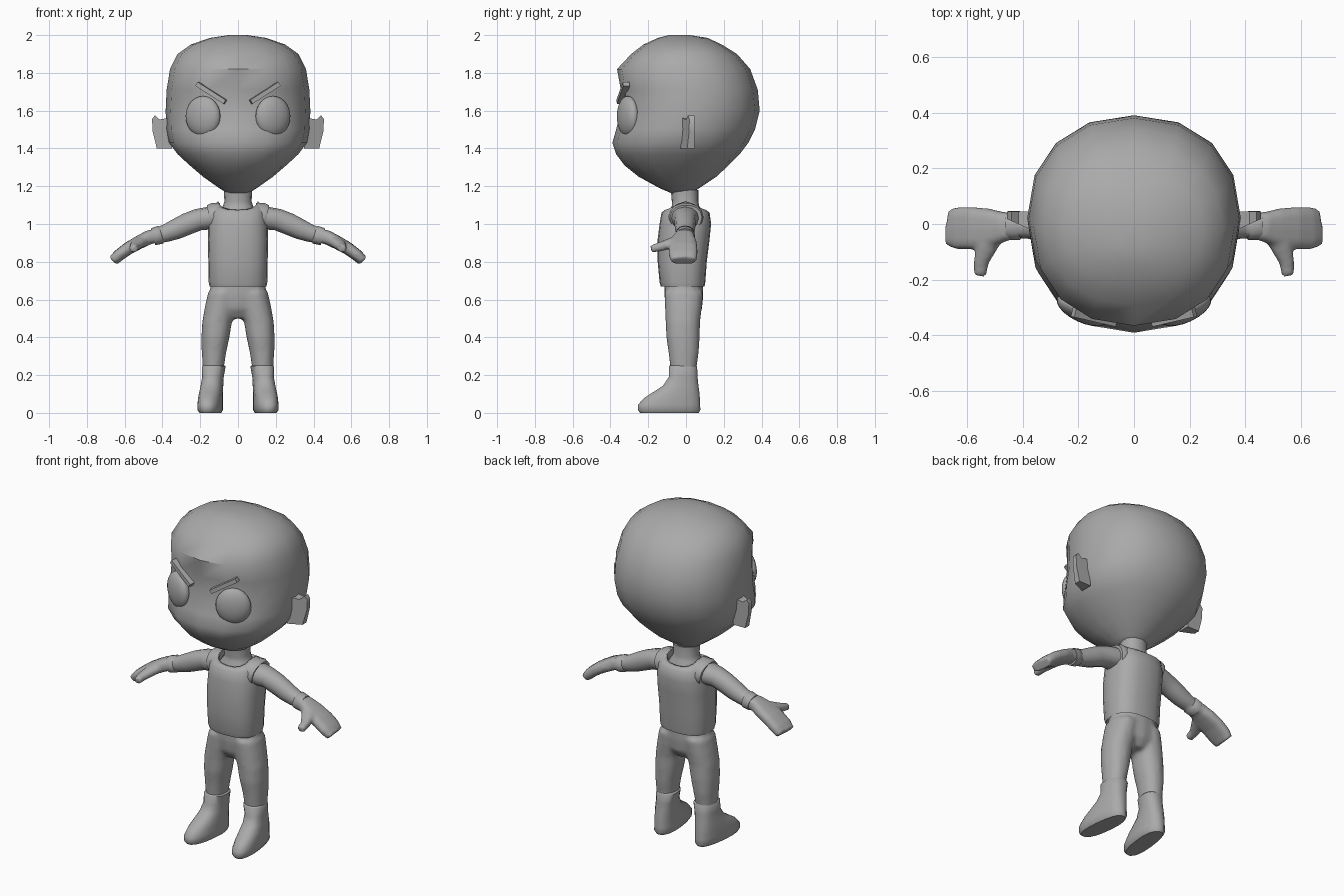
import bpy, bmesh, math
from mathutils import Vector, Matrix

cube = bpy.data.objects.get("Cube")
if cube:
    bpy.data.objects.remove(cube, do_unlink=True)

grey = bpy.data.materials.new("plain_grey")
grey.use_nodes = True
grey.diffuse_color = (0.4, 0.4, 0.4, 1)
grey.node_tree.nodes["Principled BSDF"].inputs["Base Color"].default_value = (0.4, 0.4, 0.4, 1)


def superellipse(n, power):
    """Unit cross-section, power 2 is round and more is boxier."""
    pts = []
    for i in range(n):
        a = 2 * math.pi * i / n
        c, s = math.cos(a), math.sin(a)
        pts.append((math.copysign(abs(c) ** (2 / power), c),
                    math.copysign(abs(s) ** (2 / power), s)))
    return pts


def stack(rows, n=16, power=2.2):
    """Horizontal rings from rows of z, x min, x max, y min, y max."""
    return [[Vector(((a + b) / 2 + (b - a) / 2 * u, (c + d) / 2 + (d - c) / 2 * v, z))
             for u, v in superellipse(n, power)] for z, a, b, c, d in rows]


def tube(rows, n=12, power=2.2):
    """Rings along a path from rows of x, y, z, half height, half width."""
    centres = [Vector(r[:3]) for r in rows]
    rings = []
    for i, (c, r) in enumerate(zip(centres, rows)):
        t = (centres[min(i + 1, len(rows) - 1)] - centres[max(i - 1, 0)]).normalized()
        side = Vector((0, 0, 1)).cross(t).normalized()
        up = t.cross(side)
        rings.append([c + side * (r[4] * u) + up * (r[3] * v)
                      for u, v in superellipse(n, power)])
    return rings


def finish(name, bm, mirror=False, blend=0, angle=50):
    bmesh.ops.recalc_face_normals(bm, faces=bm.faces)
    mesh = bpy.data.meshes.new(name)
    bm.to_mesh(mesh)
    bm.free()
    mesh.materials.append(grey)
    obj = bpy.data.objects.new(name, mesh)
    bpy.context.collection.objects.link(obj)
    bpy.ops.object.select_all(action="DESELECT")
    obj.select_set(True)
    bpy.context.view_layer.objects.active = obj
    bpy.ops.object.shade_smooth_by_angle(angle=math.radians(angle))
    if mirror:
        obj.modifiers.new("Mirror", "MIRROR").use_mirror_merge = False
    if blend:
        remesh = obj.modifiers.new("Blend", "REMESH")
        remesh.mode = "VOXEL"
        remesh.voxel_size = blend
        remesh.use_smooth_shade = True
        smooth = obj.modifiers.new("Soften", "SMOOTH")
        smooth.factor, smooth.iterations = 0.5, 4
    return obj


def loft(name, *parts, caps=True, **kw):
    """Skin each list of rings and keep them in one object."""
    bm = bmesh.new()
    for rings in parts:
        loops = [[bm.verts.new(p) for p in ring] for ring in rings]
        n = len(loops[0])
        for low, high in zip(loops, loops[1:]):
            for i in range(n):
                bm.faces.new((low[i], low[(i + 1) % n], high[(i + 1) % n], high[i]))
        if caps:
            bm.faces.new(loops[0])
            bm.faces.new(loops[-1])
    return finish(name, bm, **kw)


def wide(*rows):
    """Rows of z, half width, y min, y max, centred on x."""
    return [(z, -w, w, a, b) for z, w, a, b in rows]


# Head
loft("head", stack(wide(
    (1.16, 0.05, -0.07, 0.03), (1.19, 0.10, -0.14, 0.07), (1.25, 0.185, -0.25, 0.16),
    (1.31, 0.255, -0.325, 0.225), (1.37, 0.32, -0.37, 0.285), (1.43, 0.365, -0.39, 0.33),
    (1.5, 0.38, -0.37, 0.365), (1.6, 0.383, -0.345, 0.39), (1.71, 0.378, -0.345, 0.38),
    (1.82, 0.36, -0.365, 0.34), (1.9, 0.32, -0.29, 0.27), (1.95, 0.25, -0.225, 0.19),
    (1.985, 0.15, -0.15, 0.115), (2.0, 0.05, -0.09, 0.02))))

# Ears: a tapered plate leaning back
bm = bmesh.new()
outline = [(0.35, 1.4), (0.43, 1.4), (0.452, 1.49), (0.455, 1.555), (0.44, 1.575),
           (0.415, 1.553), (0.35, 1.565)]
front = [bm.verts.new((x, -0.025 + (x - 0.36) * 0.45, z)) for x, z in outline]
back = [bm.verts.new((x, 0.045, z)) for x, z in outline]
bm.faces.new(front)
bm.faces.new(back)
for i in range(len(outline)):
    j = (i + 1) % len(outline)
    bm.faces.new((front[i], front[j], back[j], back[i]))
finish("ears", bm, mirror=True)

# Eyes
bm = bmesh.new()
bmesh.ops.create_uvsphere(bm, u_segments=20, v_segments=14, radius=1, matrix=(
    Matrix.Translation((0.185, -0.308, 1.57)) @ Matrix.Rotation(math.radians(25), 4, "Z")
    @ Matrix.Diagonal((0.1, 0.045, 0.107, 1))))
finish("eyes", bm, mirror=True)

# Angry eyebrows
bm = bmesh.new()
bmesh.ops.create_cube(bm, size=1, matrix=(
    Matrix.Translation((0.142, -0.333, 1.694)) @ Matrix.Rotation(math.radians(13), 4, "Z")
    @ Matrix.Rotation(math.radians(-32), 4, "Y") @ Matrix.Diagonal((0.18, 0.035, 0.024, 1))))
finish("eyebrows", bm, mirror=True, angle=30)

# Neck flaring into the upper chest
loft("neck", stack(wide(
    (1.0, 0.12, -0.115, 0.1), (1.06, 0.1, -0.1, 0.09), (1.095, 0.08, -0.075, 0.07),
    (1.12, 0.072, -0.075, 0.065), (1.18, 0.075, -0.08, 0.065))))

# Sleeveless top with a scooped neckline, dipping at front and back
rings = stack(wide(
    (0.675, 0.143, -0.125, 0.09), (0.668, 0.15, -0.133, 0.098), (0.69, 0.155, -0.14, 0.102),
    (0.8, 0.157, -0.15, 0.11), (0.92, 0.16, -0.15, 0.125), (1.0, 0.158, -0.14, 0.133),
    (1.06, 0.15, -0.13, 0.125), (1.1, 0.132, -0.11, 0.105), (1.12, 0.105, -0.095, 0.09)),
    n=20, power=2.6)
for ring, amount in zip(rings[-2:], (0.025, 0.045)):
    mid = sum((p.y for p in ring)) / len(ring)
    reach = max(abs(p.y - mid) for p in ring)
    for p in ring:
        p.z -= amount * abs((p.y - mid) / reach) ** 1.5
top = loft("sleeveless_top", rings, caps=False)
shell = top.modifiers.new("Thickness", "SOLIDIFY")
shell.thickness = 0.014

# Raised armhole rims
loft("armhole_rims", tube([(0.09, 0, 1.04, 0.072, 0.088), (0.135, 0, 1.037, 0.075, 0.092),
                           (0.152, 0, 1.034, 0.068, 0.084), (0.15, 0, 1.034, 0.055, 0.07)],
                          n=14), mirror=True)

# Arms
loft("arms", tube([
    (0.1, -0.005, 1.035, 0.06, 0.075), (0.16, -0.005, 1.03, 0.06, 0.072),
    (0.21, -0.005, 1.023, 0.058, 0.06), (0.27, -0.005, 1.0, 0.058, 0.056),
    (0.33, -0.005, 0.972, 0.054, 0.053), (0.38, -0.005, 0.952, 0.047, 0.048),
    (0.405, -0.005, 0.945, 0.044, 0.046), (0.41, -0.005, 0.943, 0.049, 0.052),
    (0.45, -0.005, 0.932, 0.046, 0.052)]), mirror=True)

# Mitten hands with thumbs
loft("hands", tube([
    (0.42, -0.005, 0.94, 0.038, 0.045), (0.47, -0.01, 0.93, 0.038, 0.055),
    (0.52, -0.015, 0.905, 0.036, 0.072), (0.58, -0.015, 0.872, 0.034, 0.077),
    (0.63, -0.015, 0.835, 0.032, 0.077), (0.66, -0.012, 0.806, 0.028, 0.068)], power=2.8),
    tube([(0.505, -0.03, 0.915, 0.03, 0.045), (0.53, -0.085, 0.897, 0.028, 0.038),
          (0.548, -0.135, 0.88, 0.025, 0.028), (0.553, -0.185, 0.868, 0.02, 0.023)]),
    mirror=True, blend=0.009)

# Trousers: hips blended into two legs
loft("trousers", stack(wide(
    (0.72, 0.14, -0.115, 0.09), (0.62, 0.153, -0.115, 0.092),
    (0.55, 0.13, -0.105, 0.085), (0.5, 0.06, -0.07, 0.05))),
    stack([(0.64, 0.0, 0.158, -0.115, 0.092), (0.56, 0.01, 0.176, -0.112, 0.085),
           (0.48, 0.032, 0.19, -0.108, 0.075), (0.4, 0.045, 0.194, -0.105, 0.073),
           (0.32, 0.062, 0.192, -0.093, 0.068), (0.25, 0.073, 0.188, -0.085, 0.058),
           (0.2, 0.075, 0.185, -0.08, 0.055)]),
    mirror=True, blend=0.012)

# Boots, toes turned slightly outward
rings = stack([
    (0.0, 0.088, 0.195, -0.245, 0.07), (0.015, 0.078, 0.206, -0.257, 0.078),
    (0.045, 0.078, 0.206, -0.255, 0.077), (0.08, 0.08, 0.205, -0.222, 0.075),
    (0.11, 0.08, 0.202, -0.175, 0.072), (0.145, 0.08, 0.198, -0.122, 0.067),
    (0.19, 0.078, 0.192, -0.092, 0.062), (0.245, 0.068, 0.192, -0.092, 0.06),
    (0.252, 0.075, 0.185, -0.085, 0.055)], n=18, power=2.4)
for ring in rings:
    for p in ring:
        p.x -= 0.1 * min(p.y + 0.04, 0.05)
loft("boots", rings, mirror=True)
